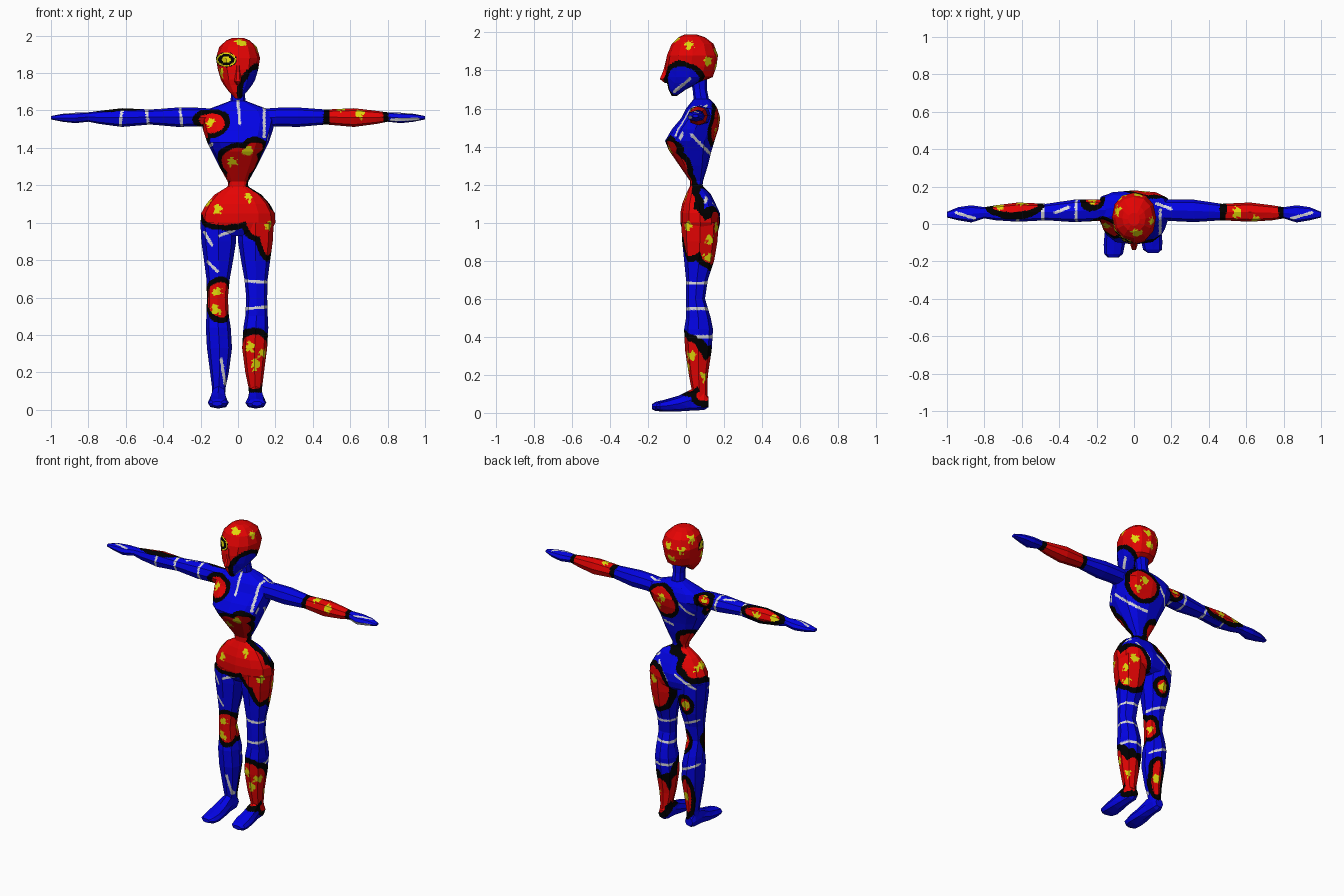
import bpy, bmesh, math
from mathutils import Vector, noise

# ---- palette -------------------------------------------------------------
BLUE, RED, BLACK, YELLOW, WHITE = range(5)
PALETTE = [("blue", (0.001, 0.001, 0.85)), ("red", (0.78, 0.001, 0.001)), ("black", (0, 0, 0)),
           ("yellow", (0.75, 0.68, 0.003)), ("white", (0.72, 0.72, 0.76))]
materials = []
for name, rgb in PALETTE:
    m = bpy.data.materials.new(name)
    m.diffuse_color = (*rgb, 1)
    materials.append(m)

# ---- painted pattern -----------------------------------------------------
# red patches: ellipsoid centre and radii
PATCHES = [
    (-.15, -.03, 1.535, .095, .09, .075),  # chest, one shoulder
    (-.19, -.01, 1.49, .05, .07, .07),     # chest, towards the ribs
    (.015, -.08, 1.31, .13, .13, .105),    # belly
    (.09, -.10, 1.395, .065, .09, .05),    # belly, raised corner
    (.0, -.01, 1.22, .10, .06, .08),       # waist front
    (.07, .18, 1.51, .12, .08, .115),      # shoulder blade
    (-.22, .12, 1.58, .055, .05, .045),    # back of shoulder
    (-.06, .07, 1.26, .06, .06, .08),      # back of waist
    (-.05, .06, 1.18, .06, .055, .06),     # waist to hip
    (-.06, .0, 1.10, .20, .13, .13),       # hip
    (-.12, .07, 1.09, .11, .10, .10),      # hip, side
    (.11, .0, 1.04, .09, .10, .13),        # other hip
    (.18, .01, .95, .08, .11, .145),       # outer thigh
    (.12, .13, .92, .11, .11, .155),       # back of outer thigh
    (-.10, .16, .86, .05, .06, .06),       # back of other thigh
    (-.09, .0, .59, .095, .085, .11),      # knee
    (-.06, .08, .58, .05, .06, .08),       # back of knee
    (.09, .03, .26, .10, .10, .17),        # shin
    (.105, .10, .20, .07, .08, .12),       # lower calf
    (.11, .09, .09, .05, .05, .05),        # ankle
    (-.085, .13, .22, .05, .06, .14),      # other calf
    (.63, .06, 1.56, .165, .12, .12),      # forearm
    (-.64, .12, 1.59, .15, .08, .055),     # back of other forearm
]
CHEEK = [(.11, -.03, 1.715, .115, .13, .12)]  # blue patch on the red head
# yellow spots
SPOTS = [(.06, -.01, 1.14), (-.11, -.01, 1.075), (.165, .01, .98), (-.03, -.05, 1.325), (.05, -.08, 1.385),
         (-.145, .0, 1.53), (-.11, .0, .63), (-.12, .0, .53), (.065, .0, .335), (.095, .01, .24),
         (.65, .03, 1.58), (.55, .06, 1.61), (.18, .13, .91), (.13, .16, .97), (.06, .17, 1.54),
         (.10, .17, 1.47), (-.60, .11, 1.58), (-.72, .09, 1.58), (-.10, .15, .86), (-.08, .12, .22),
         (.015, -.05, 1.965), (-.095, -.04, 1.80), (.09, .02, 1.93), (.08, .11, 1.85), (-.06, .13, 1.88),
         (.0, .15, 1.82), (-.09, .07, 1.94), (-.16, .06, 1.11), (.13, .03, .305), (-.22, .11, 1.58),
         (.14, .10, .19), (.16, .12, .82), (-.05, .08, .58), (.02, .16, 1.90), (-.14, .10, 1.08)]
# white streaks, both ends as seen from one direction
FRONT = [(.0, 1.65, .01, 1.53), (.14, 1.61, .14, 1.46), (-.16, 1.40, -.14, 1.42), (-.18, .95, -.14, .88),
         (-.10, .93, -.02, .96), (-.09, .27, -.07, .14), (-.16, .79, -.11, .74), (.82, 1.55, .96, 1.555)]
BACK = [(.0, 1.60, -.14, 1.46), (-.17, .98, -.04, 1.05), (-.16, .75, -.04, .70),
        (-.16, .45, -.05, .40), (.02, 1.0, .10, 1.10)]
ROUND = [(.03, .69, .17, .68), (.03, .54, .18, .55), (.03, .40, .17, .40), (-.48, 1.52, -.49, 1.61),
         (-.63, 1.51, -.62, 1.61), (-.30, 1.51, -.31, 1.61), (-.21, 1.52, -.22, 1.56)]
SIDE = [(-.06, 1.69, .02, 1.755), (-.02, 1.47, -.03, 1.44), (.03, 1.46, .15, 1.34)]
TOP = [(-.95, .06, -.85, .03), (-.42, .06, -.35, .09), (.12, .11, .20, .08), (.84, .03, .95, .06)]


def patch_distance(p, patches):
    best = 9
    for e in patches:
        d = p - Vector(e[:3])
        if any(abs(d[i]) > e[i + 3] + .05 for i in range(3)):
            continue
        q = Vector(d[i] / e[i + 3] for i in range(3))
        g = Vector(q[i] / e[i + 3] for i in range(3)).length
        best = min(best, q.length * (q.length - 1) / max(g, 1e-5))
    return best


def near(u, v, streaks):
    c = Vector((u, v))
    for x0, z0, x1, z1 in streaks:
        a, b = Vector((x0, z0)), Vector((x1, z1))
        t = max(0, min(1, (c - a).dot(b - a) / (b - a).length_squared))
        if (c - a - (b - a) * t).length < .008:
            return True
    return False


def on_streak(p, n):
    return (near(p.x, p.z, ROUND) or near(p.x, p.z, FRONT if n.y < 0 else BACK)
            or (n.x > .1 and p.x < .25 and near(p.y, p.z, SIDE))
            or (n.z > .5 and near(p.x, p.y, TOP)))


def paint(p, n, head):
    if head and n.y < 0:                      # single ringed eye
        d = ((p.x + .063) / .05) ** 2 + ((p.z - 1.872) / .035) ** 2
        if d < 1.3:
            return YELLOW if d < .22 or .75 < d < 1.08 else BLACK
    wobble = .008 * noise.noise(p * 18)
    d = -patch_distance(p, CHEEK) if head else patch_distance(p, PATCHES)
    d += wobble
    if abs(d) < .0145:
        return BLACK
    if d > 0:
        return WHITE if on_streak(p, n) else BLUE
    for s in SPOTS:
        if (p - Vector(s)).length < .025 + .022 * noise.noise(p * 60):
            return YELLOW
    return RED


# ---- lofted body parts ---------------------------------------------------
def loft(name, axis, rings, sides=8, power=.85, limit=.0115, head=False):
    """rings: position on axis, then low/high limits on the two other axes"""
    bm = bmesh.new()
    loops = []
    for t, a0, a1, b0, b1 in rings:
        loop = []
        for k in range(sides):
            w = 2 * math.pi * k / sides
            c, s = (math.copysign(abs(f) ** power, f) for f in (math.cos(w), math.sin(w)))
            a, b = (a0 + a1 + (a1 - a0) * c) / 2, (b0 + b1 + (b1 - b0) * s) / 2
            loop.append(bm.verts.new({'x': (t, a, b), 'y': (a, t, b), 'z': (a, b, t)}[axis]))
        loops.append(loop)
    for lo, hi in zip(loops, loops[1:]):
        for k in range(sides):
            j = (k + 1) % sides
            bm.faces.new((lo[k], lo[j], hi[j], hi[k]))
    bm.faces.new(loops[0])
    bm.faces.new(loops[-1])
    # fine cuts inside the flat facets so the paint has crisp borders
    bmesh.ops.triangulate(bm, faces=bm.faces[:])
    for _ in range(7):
        long_edges = [e for e in bm.edges if e.calc_length() > limit]
        if not long_edges:
            break
        bmesh.ops.subdivide_edges(bm, edges=long_edges, cuts=1)
        bmesh.ops.triangulate(bm, faces=[f for f in bm.faces if len(f.verts) > 3])
    bmesh.ops.recalc_face_normals(bm, faces=bm.faces[:])
    for f in bm.faces:
        f.material_index = paint(f.calc_center_median(), f.normal, head)
    me = bpy.data.meshes.new(name)
    bm.to_mesh(me)
    bm.free()
    for m in materials:
        me.materials.append(m)
    bpy.context.collection.objects.link(bpy.data.objects.new(name, me))


def wide(rings):
    """symmetric rings: z, half width, front y, back y"""
    return [(z, -w, w, f, b) for z, w, f, b in rings]


loft("head", 'z', wide([
    (1.665, .015, -.075, -.05), (1.70, .048, -.092, .0), (1.735, .075, -.10, .07), (1.765, .092, -.11, .14),
    (1.82, .108, -.11, .16), (1.88, .118, -.10, .168), (1.94, .10, -.075, .145),
    (1.975, .062, -.04, .10), (1.988, .03, -.01, .06)]), 12, .9, .011, True)
loft("nose", 'z', [(1.735, -.006, .006, -.115, -.08), (1.755, -.02, .02, -.142, -.08),
                   (1.80, -.014, .014, -.122, -.08), (1.86, -.008, .008, -.106, -.08)], 6, 1, .011, True)
loft("neck", 'z', wide([(1.60, .06, .03, .14), (1.65, .04, .04, .12), (1.70, .036, .035, .11),
                        (1.77, .045, .02, .11)]))
loft("torso", 'z', wide([
    (1.18, .05, .02, .085), (1.22, .055, .02, .09), (1.30, .10, -.035, .115), (1.38, .14, -.09, .135),
    (1.43, .165, -.11, .15), (1.49, .185, -.075, .17), (1.55, .20, -.025, .18), (1.60, .18, .0, .165),
    (1.625, .11, .02, .15), (1.65, .045, .04, .125)]), 12, .75)
loft("hips", 'z', wide([
    (.93, .12, .0, .14), (.96, .18, -.02, .17), (1.0, .20, -.03, .18), (1.05, .197, -.03, .178),
    (1.10, .17, -.02, .155), (1.15, .125, .0, .13), (1.19, .06, .02, .09), (1.21, .045, .025, .085)]), 12, .85)

LEG = [(.08, .065, .135, .03, .115), (.12, .062, .135, .03, .112), (.20, .045, .145, .015, .115),
       (.33, .028, .162, -.005, .135), (.44, .035, .168, -.01, .142), (.50, .045, .165, .0, .13),
       (.60, .05, .162, .0, .10), (.70, .04, .165, .0, .115), (.80, .022, .178, -.01, .148),
       (.90, .006, .192, -.02, .165), (1.0, .005, .197, -.025, .172)]
ARM = [(.14, .02, .13, 1.51, 1.61), (.22, .015, .13, 1.515, 1.615), (.32, .01, .13, 1.512, 1.616),
       (.47, .02, .108, 1.525, 1.605), (.62, .012, .115, 1.512, 1.612), (.74, .02, .10, 1.528, 1.598),
       (.80, .03, .09, 1.54, 1.59), (.87, .008, .10, 1.532, 1.588), (.94, .02, .09, 1.54, 1.582),
       (1.0, .035, .065, 1.552, 1.57)]
FOOT = [(.118, .072, .128, .03, .085), (.095, .062, .138, .015, .115), (.03, .06, .14, .012, .125),
        (-.04, .052, .152, .008, .09), (-.11, .045, .158, .006, .07), (-.16, .055, .155, .01, .058),
        (-.18, .08, .135, .02, .045)]

for side, s, toe, shift in (("right", 1, .86, -.006), ("left", -1, 1, .004)):
    def flip(a, b):
        return tuple(sorted((s * (a + shift), s * (b + shift))))
    loft(side + "_leg", 'z', [(z, *flip(a, b), c, d) for z, a, b, c, d in LEG])
    loft(side + "_foot", 'y', [(y * toe if y < 0 else y, *flip(a, b), c, d) for y, a, b, c, d in FOOT])
    loft(side + "_arm", 'x', [(s * x, *r) for x, *r in ARM])
